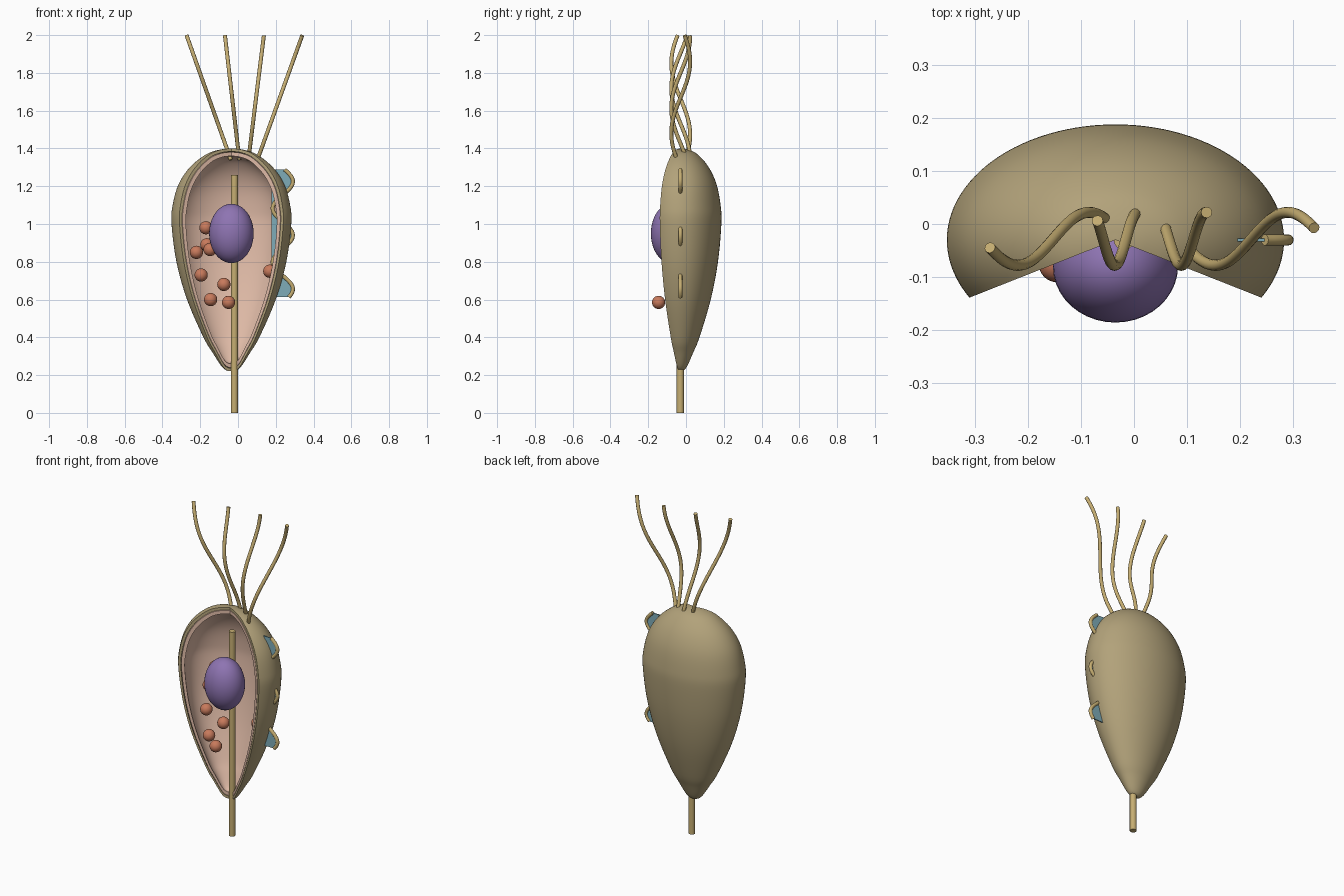
import bpy, bmesh, math
from mathutils import Vector

if "Cube" in bpy.data.objects:
    bpy.data.objects.remove(bpy.data.objects["Cube"])

CX, CY, SQUASH = -0.035, -0.03, 0.685   # body axis and front-back flattening


def material(name, rgb):
    m = bpy.data.materials.new(name)
    m.diffuse_color = [((c / 255 + 0.055) / 1.055) ** 2.4 for c in rgb] + [1]
    m.use_nodes = True
    m.node_tree.nodes["Principled BSDF"].inputs["Base Color"].default_value = m.diffuse_color
    return m


OLIVE = material("olive membrane", (178, 162, 122))
GOLD = material("gold filament", (198, 174, 114))
PINK = material("pink cytoplasm", (224, 187, 167))
PURPLE = material("purple nucleus", (142, 116, 178))
RUST = material("rust granule", (200, 122, 92))
BLUE = material("blue fin", (126, 172, 184))


def finish(bm, name, mat):
    bmesh.ops.remove_doubles(bm, verts=bm.verts, dist=1e-5)
    bmesh.ops.recalc_face_normals(bm, faces=bm.faces)
    me = bpy.data.meshes.new(name)
    bm.to_mesh(me)
    bm.free()
    ob = bpy.data.objects.new(name, me)
    bpy.context.collection.objects.link(ob)
    me.materials.append(mat)
    bpy.ops.object.select_all(action='DESELECT')
    ob.select_set(True)
    bpy.context.view_layer.objects.active = ob
    bpy.ops.object.shade_smooth_by_angle(angle=math.radians(40))
    return ob


def smooth_path(pts, steps=5):
    """Catmull-Rom points through a short list"""
    p = [Vector(q) for q in pts]
    p = [2 * p[0] - p[1]] + p + [2 * p[-1] - p[-2]]
    out = []
    for a, b, c, d in zip(p, p[1:], p[2:], p[3:]):
        for k in range(steps):
            t = k / steps
            out.append(0.5 * (2 * b + (c - a) * t + (2 * a - 5 * b + 4 * c - d) * t * t
                              + (3 * b - a - 3 * c + d) * t ** 3))
    return out + [p[-2]]


# Egg-shaped body outline as (radius, height)
PROFILE = smooth_path([(0, .22), (.028, .226), (.055, .25), (.10, .32), (.148, .40), (.235, .60),
                       (.291, .80), (.317, 1.0), (.311, 1.1), (.28, 1.21), (.22, 1.30),
                       (.135, 1.368), (.06, 1.394), (0, 1.40)])


def body_layer(name, mat, off_out, off_in, n=72):
    """Shell swept 240 degrees round the back, leaving the front cut open"""
    bm = bmesh.new()

    def ring(off, ang):
        s, h = 1 - off / .317, 1 - off / .59
        return [bm.verts.new((CX + p.x * s * math.cos(ang), CY + SQUASH * p.x * s * math.sin(ang),
                              .81 + (p.y - .81) * h)) for p in PROFILE]

    def bridge(a, b):
        for i in range(len(a) - 1):
            bm.faces.new((a[i], a[i + 1], b[i + 1], b[i]))

    angs = [math.radians(-30 + 240 * k / n) for k in range(n + 1)]
    outer = [ring(off_out, a) for a in angs]
    inner = [ring(off_in, a) for a in angs]
    for k in range(n):
        bridge(outer[k], outer[k + 1])
        bridge(inner[k + 1], inner[k])
    bridge(inner[0], outer[0])
    bridge(outer[n], inner[n])
    bmesh.ops.remove_doubles(bm, verts=bm.verts, dist=1e-5)
    bmesh.ops.dissolve_degenerate(bm, edges=bm.edges, dist=1e-6)
    return finish(bm, name, mat)


def tube(name, mat, pts, r, n=12):
    """Round rod along a path, closed at both ends"""
    bm = bmesh.new()
    pts = [Vector(p) for p in pts]
    rings = []
    for i, p in enumerate(pts):
        t = (pts[min(i + 1, len(pts) - 1)] - pts[max(i - 1, 0)]).normalized()
        u = Vector((1, 0, 0))
        u = (u - t * u.dot(t)).normalized()
        if abs(t.x) > 0.95:
            u = t.cross(Vector((0, 1, 0))).normalized()
        v = t.cross(u)
        rings.append([bm.verts.new(p + r * (u * math.cos(a) + v * math.sin(a)))
                      for a in (2 * math.pi * k / n for k in range(n))])
    for a, b in zip(rings, rings[1:]):
        for k in range(n):
            bm.faces.new((a[k], a[(k + 1) % n], b[(k + 1) % n], b[k]))
    bm.faces.new(rings[0])
    bm.faces.new(rings[-1])
    return finish(bm, name, mat)


def ball(name, mat, loc, size, seg=24):
    bm = bmesh.new()
    bmesh.ops.create_uvsphere(bm, u_segments=seg, v_segments=seg // 2, radius=1)
    for v in bm.verts:
        v.co = Vector(c * s + o for c, s, o in zip(v.co, size, loc))
    return finish(bm, name, mat)


# Cut-away body: outer membrane and inner lining
body_layer("outer_membrane", OLIVE, 0, .016)
body_layer("cytoplasm_lining", PINK, .019, .04)

# Central rod and nucleus
tube("central_rod", GOLD, [(-.019, CY, 0), (-.019, CY, 1.26)], .019, 24)
ball("nucleus", PURPLE, (CX, -.08, .95), (.118, .106, .157), 40)

# Granules
for i, loc in enumerate([(-.17, .02, .98), (-.22, .03, .85), (-.148, .0, .865), (-.165, .06, .89),
                         (-.195, -.03, .73), (-.075, -.035, .68), (-.145, -.075, .60),
                         (-.05, -.145, .585), (.168, -.05, .75)]):
    ball(f"granule_{i + 1}", RUST, loc, (.035,) * 3)

# Four waving flagella, straight seen from the front
for i, (x0, x1, peak) in enumerate([(-.038, -.272, .2), (.007, -.069, 0),
                                    (.055, .137, -.16), (.103, .34, -.36)]):
    path = []
    for k in range(41):
        t = k / 40
        path.append((x0 + (x1 - x0) * t,
                     -.028 + .05 * math.cos(2 * math.pi * (t - peak) / 1.15), 1.34 + .658 * t))
    tube(f"flagellum_{i + 1}", GOLD, path, .0105)

# Undulating fin on the right side: thin sheet with a cord on its wavy edge
edge = []
for k in range(61):
    z = .613 + .675 * k / 60
    edge.append((.237 + .054 * math.cos(2 * math.pi * (z - .94) / .285), CY, z))
tube("fin_cord", GOLD, edge, .0105)
bm = bmesh.new()
rows = [[bm.verts.new((x, CY + y, z)) for x, y in ((.178, -.003), (ex, -.003), (ex, .003), (.178, .003))]
        for ex, _, z in edge]
for a, b in zip(rows, rows[1:]):
    for k in range(4):
        bm.faces.new((a[k], a[(k + 1) % 4], b[(k + 1) % 4], b[k]))
bm.faces.new(rows[0])
bm.faces.new(rows[-1])
finish(bm, "fin_sheet", BLUE)
